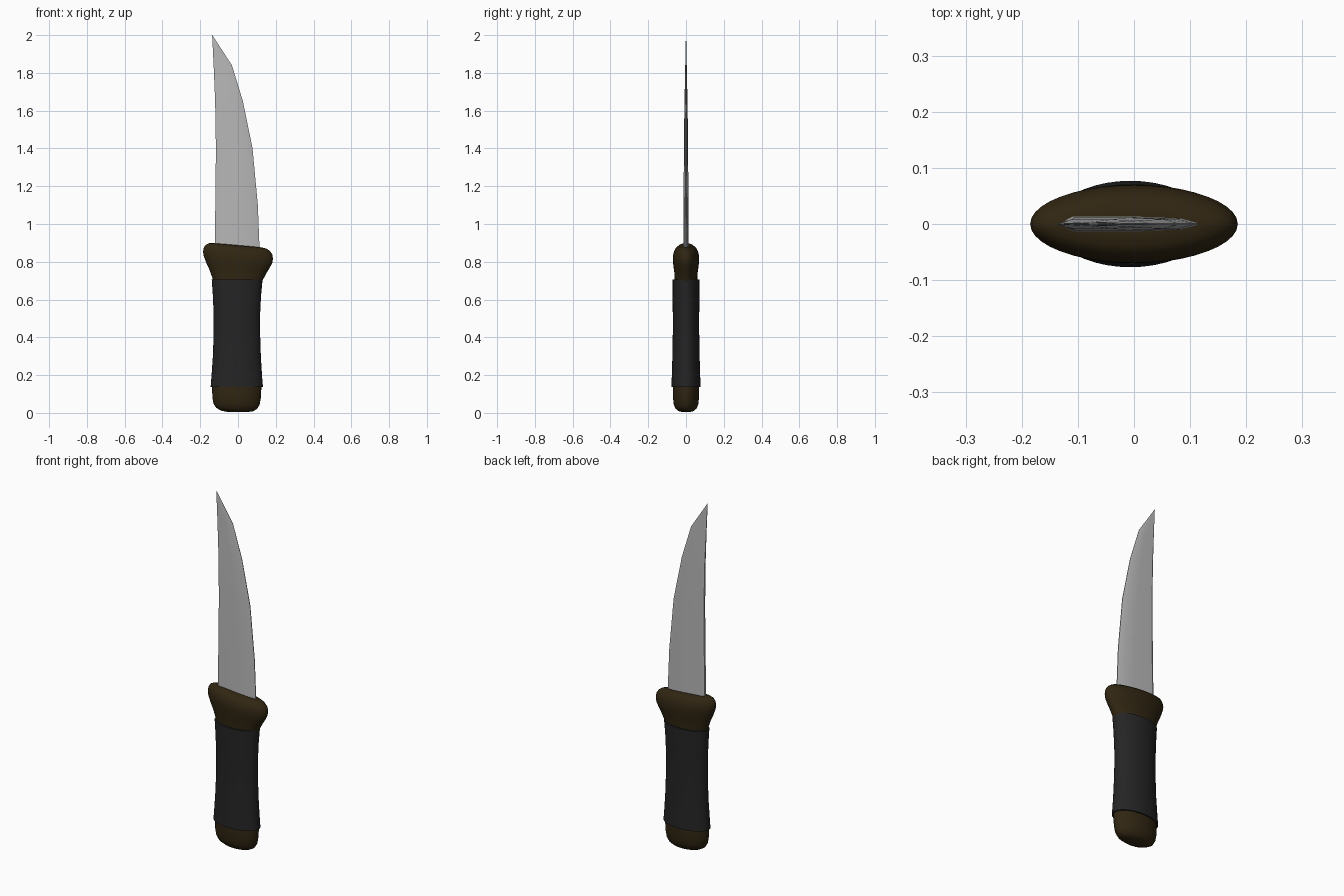
import bpy, bmesh, math

if "Cube" in bpy.data.objects:
    bpy.data.objects.remove(bpy.data.objects["Cube"])


def material(name, rgb):
    m = bpy.data.materials.new(name)
    m.diffuse_color = (*rgb, 1)
    m.use_nodes = True
    m.node_tree.nodes["Principled BSDF"].inputs["Base Color"].default_value = m.diffuse_color
    return m


def loft(name, sections, mat, angle):
    """Skin a list of closed sections and cap both ends."""
    bm = bmesh.new()
    rings = [[bm.verts.new(p) for p in s] for s in sections]
    n = len(rings[0])
    for a, b in zip(rings, rings[1:]):
        for i in range(n):
            j = (i + 1) % n
            bm.faces.new((a[i], a[j], b[j], b[i]))
    bm.faces.new(rings[0][::-1])
    bm.faces.new(rings[-1])
    bmesh.ops.recalc_face_normals(bm, faces=bm.faces)
    me = bpy.data.meshes.new(name)
    bm.to_mesh(me)
    bm.free()
    me.materials.append(mat)
    ob = bpy.data.objects.new(name, me)
    bpy.context.collection.objects.link(ob)
    bpy.ops.object.select_all(action='DESELECT')
    ob.select_set(True)
    bpy.context.view_layer.objects.active = ob
    bpy.ops.object.shade_smooth_by_angle(angle=math.radians(angle))
    return ob


def oval(xl, xr, zl, zr, hy, n=40):
    """Elliptical ring that may tilt from its left to its right end."""
    pts = []
    for i in range(n):
        a = 2 * math.pi * i / n
        t = (1 + math.cos(a)) / 2
        pts.append((xl + (xr - xl) * t, hy * math.sin(a), zl + (zr - zl) * t))
    return pts


brown = material("dark brown wood", (0.030, 0.019, 0.006))
black = material("black grip", (0.018, 0.018, 0.018))
steel = material("steel", (0.48, 0.48, 0.48))

# Handle core: rounded pommel, waist and flared, slanted guard
core = [
    (-.050, .045, .004, .004, .020), (-.090, .078, .012, .008, .042),
    (-.116, .100, .027, .020, .056), (-.130, .114, .050, .042, .065),
    (-.136, .121, .085, .080, .069), (-.137, .124, .140, .140, .070),
    (-.118, .107, .300, .300, .062), (-.116, .104, .500, .500, .060),
    (-.128, .122, .680, .680, .060), (-.136, .132, .715, .705, .060),
    (-.150, .148, .755, .735, .062), (-.168, .166, .795, .765, .067),
    (-.181, .181, .830, .793, .070), (-.185, .185, .852, .815, .069),
    (-.182, .182, .873, .838, .063), (-.172, .170, .889, .856, .053),
    (-.155, .150, .898, .870, .038), (-.130, .120, .899, .877, .016),
]
loft("handle", [oval(*r) for r in core], brown, 50)

# Grip sleeve: slightly pinched in the middle, with crisp ends
grip = [(-.145, .132, .137, .077), (-.140, .127, .200, .075),
        (-.133, .121, .300, .072), (-.129, .117, .420, .070),
        (-.129, .117, .520, .070), (-.133, .122, .620, .071),
        (-.139, .130, .705, .071)]
loft("grip_sleeve", [oval(l, r, z, z, y) for l, r, z, y in grip], black, 40)


# Blade: flat spine on the left, bevelled cutting edge on the right
def blade_section(xl, xr, z, hy):
    w = xr - xl
    half = [(xl, hy * .5), (xl + .06 * w, hy), (xl + .55 * w, hy),
            (xl + .87 * w, hy * .75), (xr, hy * .15)]
    return ([(x, -y, z) for x, y in half] +
            [(x, y, z) for x, y in reversed(half)])


blade = [(-.124, .116, .82, .0135), (-.120, .105, 1.10, .0125),
         (-.117, .077, 1.40, .0115), (-.121, .026, 1.65, .008),
         (-.129, -.032, 1.84, .004), (-.137, -.136, 2.0, .0007)]
loft("blade", [blade_section(*b) for b in blade], steel, 20)
